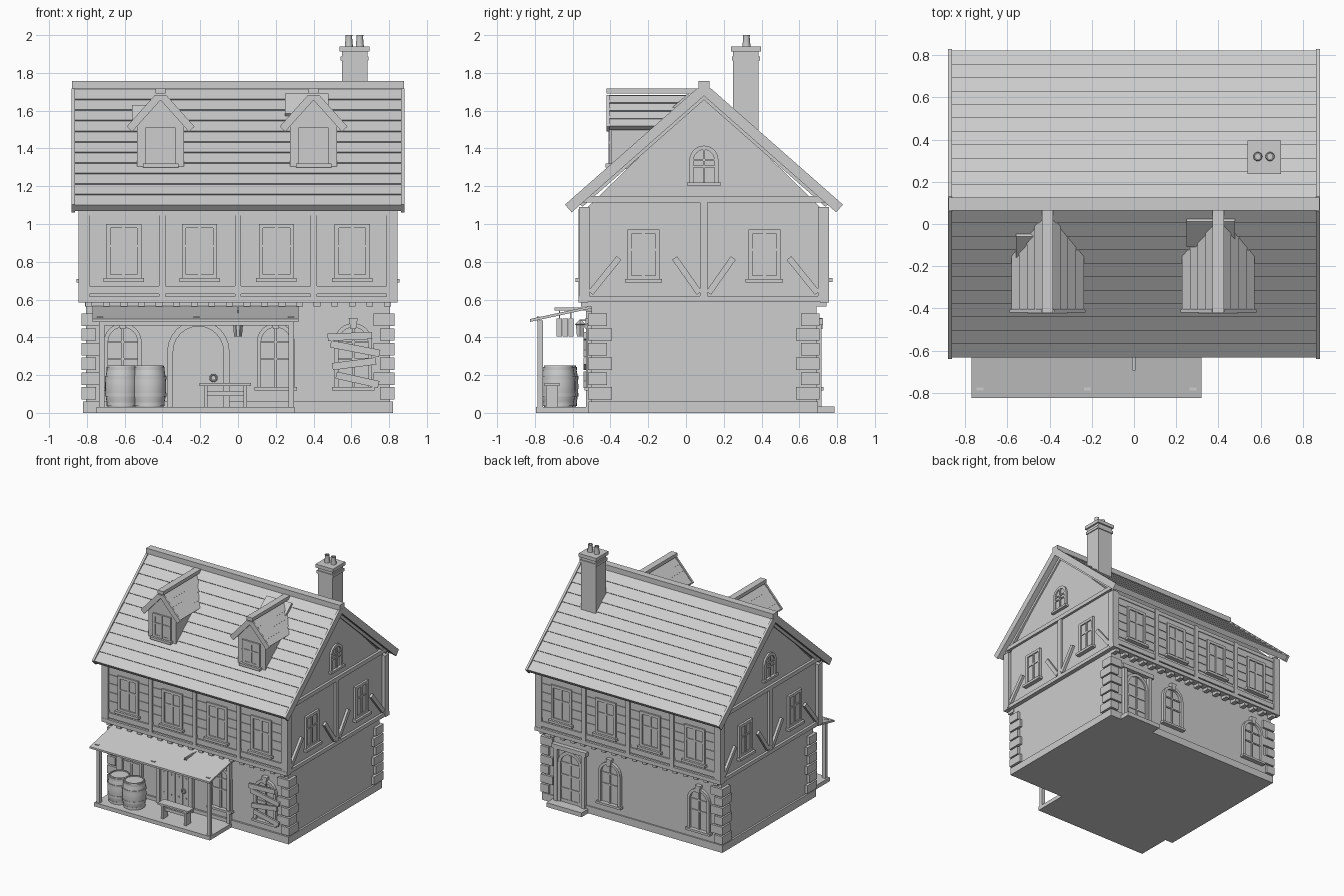
import bpy, bmesh, math
from mathutils import Matrix, Vector

if "Cube" in bpy.data.objects:
    bpy.data.objects.remove(bpy.data.objects["Cube"])

grey = bpy.data.materials.new("plain grey")
grey.diffuse_color = (0.61, 0.61, 0.61, 1)
grey.use_nodes = True
grey.node_tree.nodes["Principled BSDF"].inputs["Base Color"].default_value = grey.diffuse_color
I = Matrix.Identity(4)
YC = 0.095  # middle of the house in y


def finish(name, bm, M=I, smooth=False):
    bmesh.ops.recalc_face_normals(bm, faces=bm.faces)
    me = bpy.data.meshes.new(name)
    for f in bm.faces:
        f.smooth = smooth
    bm.to_mesh(me)
    bm.free()
    me.transform(M)
    me.materials.append(grey)
    ob = bpy.data.objects.new(name, me)
    bpy.context.collection.objects.link(ob)
    return ob


def prism(name, pts, y0, y1, M=I):
    """Outline in local x, z extruded along local y."""
    bm = bmesh.new()
    a = [bm.verts.new((x, y0, z)) for x, z in pts]
    b = [bm.verts.new((x, y1, z)) for x, z in pts]
    bm.faces.new(a)
    bm.faces.new(b[::-1])
    for i in range(len(pts)):
        j = (i + 1) % len(pts)
        bm.faces.new((a[i], b[i], b[j], a[j]))
    return finish(name, bm, M)


def box(name, x0, x1, y0, y1, z0, z1, M=I):
    return prism(name, [(x0, z0), (x1, z0), (x1, z1), (x0, z1)], y0, y1, M)


def beam(name, p, q, w, y0, y1, M=I):
    """Straight timber between two points of a wall."""
    p, q = Vector(p), Vector(q)
    n = Vector((p.y - q.y, q.x - p.x)).normalized() * w / 2
    return prism(name, [p + n, q + n, q - n, p - n], y0, y1, M)


def lathe(name, prof, M=I, n=24, closed=False):
    bm = bmesh.new()
    rings = [[bm.verts.new((r * math.cos(t), r * math.sin(t), z)) for r, z in prof]
             for t in (2 * math.pi * i / n for i in range(n))]
    m = len(prof)
    for i in range(n):
        a, b = rings[i], rings[(i + 1) % n]
        for k in range(m if closed else m - 1):
            bm.faces.new((a[k], b[k], b[(k + 1) % m], a[(k + 1) % m]))
    if not closed:
        bm.faces.new([r[0] for r in rings])
        bm.faces.new([r[-1] for r in rings])
    ob = finish(name, bm, M, True)
    ob.data.set_sharp_from_angle(angle=math.radians(35))
    return ob


def arch(u, hw, z0, z1, n=12):
    c = z1 - hw
    return [(u - hw, z0)] + [(u - hw * math.cos(math.pi * i / n), c + hw * math.sin(math.pi * i / n))
                             for i in range(n + 1)] + [(u + hw, z0)]


def arch_frame(name, u, hw, t, z0, z1, y0, y1, M):
    prism(name, arch(u, hw, z0, z1) + arch(u, hw - t, z0, z1 - t)[::-1], y0, y1, M)


def arch_window(u, hw, z0, z1, M, key=True, d=0.025):
    t = 0.022
    arch_frame("arched_window_frame", u, hw, t, z0, z1, -d, 0.01, M)
    prism("arched_window_pane", arch(u, hw - t, z0, z1 - t), -0.004, 0.01, M)
    box("window_mullion", u - 0.006, u + 0.006, -0.014, 0, z0, z1 - t, M)
    for z in (z0 + (z1 - z0) * 0.45, z1 - hw):
        box("window_bar", u - hw + t, u + hw - t, -0.012, 0, z - 0.005, z + 0.005, M)
    box("window_sill", u - hw - 0.012, u + hw + 0.012, -d - 0.012, 0.01, z0 - 0.012, z0 + 0.006, M)
    if key:
        prism("keystone", [(u - 0.015, z1 - 0.03), (u + 0.015, z1 - 0.03),
                           (u + 0.024, z1 + 0.028), (u - 0.024, z1 + 0.028)], -d - 0.008, 0.01, M)


def window(u, hw, z0, z1, M, d=0.018):
    t = 0.022
    for s in (-1, 1):
        a, b = sorted((u + s * hw, u + s * (hw - t)))
        box("window_side", a, b, -d, 0.01, z0, z1, M)
    for z in (z0, z1 - t):
        box("window_rail", u - hw, u + hw, -d, 0.01, z, z + t, M)
    box("window_pane", u - hw, u + hw, -0.008, 0.01, z0, z1, M)
    box("window_mullion", u - 0.008, u + 0.008, -0.015, 0, z0, z1, M)
    zm = z0 + (z1 - z0) * 0.6
    box("window_bar", u - hw, u + hw, -0.014, 0, zm - 0.006, zm + 0.006, M)
    box("window_sill", u - hw - 0.014, u + hw + 0.014, -d - 0.018, 0.01, z0 - 0.016, z0 + 0.004, M)


def side(angle, dist):
    """Wall frame: local x along the wall, -y outward."""
    return Matrix.Translation((0, YC, 0)) @ Matrix.Rotation(angle, 4, "Z") @ Matrix.Translation((0, -dist, 0))


def slope(apex, run, drop, s, rows, th, step):
    """Stepped roof section falling from its apex toward side s."""
    d = Vector((s * run, -drop))
    n = Vector((s * drop, run)).normalized()
    a = Vector(apex)
    pts = [a, a + d, a + d + n * th]
    for i in range(rows - 1, 0, -1):
        p = a + d * (i / rows)
        pts += [p + n * (th - step), p + n * th]
    return pts + [a + n * (th - step), a + Vector((0, th * n.y))]


PI = math.pi
front0, back0 = side(0, 0.595), side(PI, 0.595)       # ground floor walls
front1, back1 = side(0, 0.645), side(PI, 0.645)       # upper floor walls
right1, left1 = side(PI / 2, 0.82), side(-PI / 2, 0.82)
ALONG = Matrix.Translation((0, YC, 0)) @ Matrix.Rotation(PI / 2, 4, "Z")

# Ground floor
box("plinth", -0.82, 0.82, -0.515, 0.70, 0, 0.06)
box("ground_wall", -0.805, 0.805, -0.5, 0.69, 0.05, 0.6)
for sx in (-1, 1):
    for M in (front0, back0):
        for i in range(6):
            lx, ly = ((0.075, 0.125), (0.11, 0.10))[i % 2]
            a, b = sorted((sx * 0.828, sx * (0.828 - lx)))
            z = 0.07 + i * 0.078
            box("corner_stone", a, b, -0.018, ly - 0.018, z, z + 0.066, M)
for u in (-0.61, 0.2, 0.61):
    arch_window(u, 0.1, 0.13, 0.475, front0)
for u in (-0.2, 0.61):
    arch_window(u, 0.1, 0.13, 0.475, back0)

# Boards nailed over one front window
for p, q in (((0.475, 0.40), (0.71, 0.41)), ((0.49, 0.365), (0.75, 0.315)),
             ((0.50, 0.245), (0.73, 0.275)), ((0.52, 0.20), (0.745, 0.15))):
    beam("window_board", p, q, 0.038, -0.042, -0.027, front0)

# Front door with planks, studs and ring
arch_frame("front_door_frame", -0.21, 0.165, 0.032, 0.03, 0.49, -0.03, 0.01, front0)
prism("front_door", arch(-0.21, 0.135, 0.03, 0.46), -0.008, 0.01, front0)
for i in range(4):
    u = -0.342 + i * 0.067
    top = 0.43 if i in (1, 2) else 0.36
    box("door_plank", u, u + 0.062, -0.014, 0, 0.03, top, front0)
    for z in (0.12, 0.285):
        box("door_stud", u + 0.026, u + 0.036, -0.02, 0, z, z + 0.01, front0)
ring = [(0.017 + 0.005 * math.cos(k * PI / 4), 0.005 * math.sin(k * PI / 4)) for k in range(8)]
lathe("door_ring", ring, Matrix.Translation((-0.13, -0.522, 0.185)) @ Matrix.Rotation(PI / 2, 4, "X"), 16, True)

# Back door with step
D = -0.56
box("back_step", D - 0.16, D + 0.16, -0.095, 0, 0, 0.035, back0)
for s in (-1, 1):
    box("back_door_post", D + s * 0.125 - 0.015, D + s * 0.125 + 0.015, -0.028, 0.01, 0.03, 0.47, back0)
box("back_door_lintel", D - 0.155, D + 0.155, -0.035, 0.01, 0.465, 0.5, back0)
arch_frame("back_door_frame", D, 0.11, 0.025, 0.03, 0.46, -0.018, 0.01, back0)
prism("back_door", arch(D, 0.085, 0.03, 0.435), -0.006, 0.01, back0)
box("back_door_mullion", D - 0.007, D + 0.007, -0.014, 0, 0.03, 0.43, back0)
for z in (0.14, 0.25, 0.35):
    box("back_door_bar", D - 0.085, D + 0.085, -0.012, 0, z, z + 0.014, back0)

# Upper floor with gables
prism("upper_wall", [(-0.645, 0.59), (0.645, 0.59), (0.645, 1.06), (0, 1.69), (-0.645, 1.06)], -0.82, 0.82, ALONG)
for M in (front1, back1):
    box("sill_beam", -0.845, 0.845, -0.018, 0.03, 0.585, 0.617, M)
    box("lower_rail", -0.79, 0.79, -0.012, 0.01, 0.63, 0.672, M)
    box("top_rail", -0.79, 0.79, -0.012, 0.01, 1.045, 1.075, M)
    for s in (-1, 1):
        box("corner_post", s * 0.815 - 0.03, s * 0.815 + 0.03, -0.016, 0.04, 0.6, 1.09, M)
    for u in (-0.4, 0, 0.4):
        box("wall_post", u - 0.017, u + 0.017, -0.018, 0.01, 0.61, 1.08, M)
    for i in range(5):
        box("wall_siding", -0.79, 0.79, -0.006, 0.005, 0.70 + i * 0.072, 0.767 + i * 0.072, M)
    for u in (-0.605, -0.203, 0.203, 0.605):
        window(u, 0.093, 0.71, 1.0, M)
    for i in range(18):
        u = -0.79 + i * 0.093
        box("joist_end", u - 0.018, u + 0.018, -0.005, 0.06, 0.562, 0.592, M)
for M in (right1, left1):
    box("gable_sill_beam", -0.66, 0.66, -0.02, 0.01, 0.59, 0.62, M)
    box("gable_cross_beam", -0.64, 0.64, -0.02, 0.01, 1.115, 1.148, M)
    box("gable_post", -0.02, 0.02, -0.018, 0.01, 0.61, 1.12, M)
    for s in (-1, 1):
        window(s * 0.32, 0.085, 0.705, 0.97, M)
        beam("outer_brace", (s * 0.6, 0.635), (s * 0.45, 0.82), 0.032, -0.02, 0.01, M)
        beam("inner_brace", (s * 0.025, 0.635), (s * 0.155, 0.82), 0.032, -0.02, 0.01, M)
        beam("gable_rake_trim", (0, 1.68), (s * 0.655, 1.104), 0.035, -0.012, 0.01, M)
    arch_window(0, 0.077, 1.215, 1.415, M, False, 0.015)

# Main roof
for s in (-1, 1):
    prism("main_roof", slope((0, 1.686), 0.70, 0.616, s, 11, 0.042, 0.007), -0.868, 0.868, ALONG)
    for x in (-0.872, 0.872):
        prism("barge_board", slope((0, 1.678), 0.70, 0.616, s, 1, 0.054, 0), x - 0.009, x + 0.009, ALONG)
box("roof_ridge", -0.88, 0.88, YC - 0.03, YC + 0.03, 1.715, 1.758)
for x0, x1, p, q in ((-0.56, -0.46, (-0.15, 1.532), (-0.05, 1.62)), (0.25, 0.48, (-0.1, 1.576), (0.02, 1.682))):
    beam("raised_shingle", (p[0] - YC, p[1]), (q[0] - YC, q[1]), 0.025, -x1, -x0, ALONG)

# Dormers
for cx in (-0.41, 0.40):
    T = Matrix.Translation((cx, 0, 0))
    prism("dormer_wall", [(-0.125, 1.29), (0.125, 1.29), (0.125, 1.53), (0, 1.66), (-0.125, 1.53)], -0.395, 0.0, T)
    window(0, 0.08, 1.315, 1.51, Matrix.Translation((cx, -0.395, 0)), 0.012)
    for s in (-1, 1):
        prism("dormer_roof", slope((0, 1.662), 0.148, 0.165, s, 4, 0.032, 0.006), -0.41, 0.04, T)
        prism("dormer_barge_board", slope((0, 1.656), 0.15, 0.167, s, 1, 0.04, 0), -0.42, -0.405, T)
    box("dormer_ridge", -0.027, 0.027, -0.422, 0.065, 1.69, 1.718, T)

# Chimney
box("chimney_shaft", 0.55, 0.685, 0.25, 0.385, 1.4, 1.92)
box("chimney_lower_band", 0.543, 0.692, 0.243, 0.392, 1.865, 1.888)
box("chimney_cap", 0.538, 0.697, 0.238, 0.397, 1.912, 1.94)
for x in (0.587, 0.645):
    lathe("chimney_pot", [(0.022, 1.935), (0.017, 1.99), (0.019, 2.0), (0.013, 2.0), (0.013, 1.96)],
          Matrix.Translation((x, 0.32, 0)), 16)

# Porch
SIDE = Matrix.Rotation(PI / 2, 4, "Z")
box("porch_floor", -0.75, 0.30, -0.795, -0.5, 0, 0.032)
prism("porch_roof", [(-0.825, 0.482), (-0.5, 0.553), (-0.5, 0.567), (-0.825, 0.497)], -0.32, 0.77, SIDE)
box("porch_front_beam", -0.735, 0.295, -0.785, -0.757, 0.462, 0.488)
for x in (-0.722, 0.282):
    box("porch_post", x - 0.014, x + 0.014, -0.787, -0.757, 0.03, 0.49)
    box("porch_wall_post", x - 0.014, x + 0.014, -0.53, -0.5, 0.03, 0.54)
for x in (-0.73, -0.22, 0.28):
    box("porch_roof_peg", x - 0.016, x + 0.016, -0.79, -0.775, 0.48, 0.51)

# Hanging sign and lantern
box("sign_bracket", -0.006, 0.006, -0.695, -0.5, 0.543, 0.558)
for i in range(3):
    y = -0.685 + i * 0.031
    box("sign_plank", -0.007, 0.007, y, y + 0.028, 0.405, 0.5)
for y in (-0.67, -0.61):
    box("sign_hanger", -0.003, 0.003, y - 0.003, y + 0.003, 0.49, 0.55)
lathe("lantern", [(0.02, 0.405), (0.022, 0.42), (0.026, 0.465), (0.032, 0.47), (0.008, 0.49)],
      Matrix.Translation((0, -0.56, 0)), 6)
box("lantern_arm", -0.004, 0.004, -0.565, -0.5, 0.486, 0.495)

# Barrels
for x, y in ((-0.614, -0.66), (-0.47, -0.675)):
    T = Matrix.Translation((x, y, 0))
    lathe("barrel", [(0.076, 0.032), (0.084, 0.07), (0.089, 0.11), (0.09, 0.14), (0.089, 0.17), (0.084, 0.21),
                     (0.076, 0.252), (0.068, 0.252), (0.068, 0.243)], T)
    for z, r in ((0.045, 0.082), (0.095, 0.0905), (0.185, 0.0905), (0.235, 0.082)):
        lathe("barrel_hoop", [(r - 0.012, z - 0.009), (r, z - 0.009), (r, z + 0.009), (r - 0.012, z + 0.009)],
              T, 24, True)

# Bench
box("bench_seat", -0.205, 0.07, -0.75, -0.67, 0.143, 0.158)
for x in (-0.18, 0.03):
    box("bench_leg", x, x + 0.018, -0.742, -0.678, 0.03, 0.145)
box("bench_stretcher", -0.17, 0.04, -0.716, -0.704, 0.09, 0.115)
